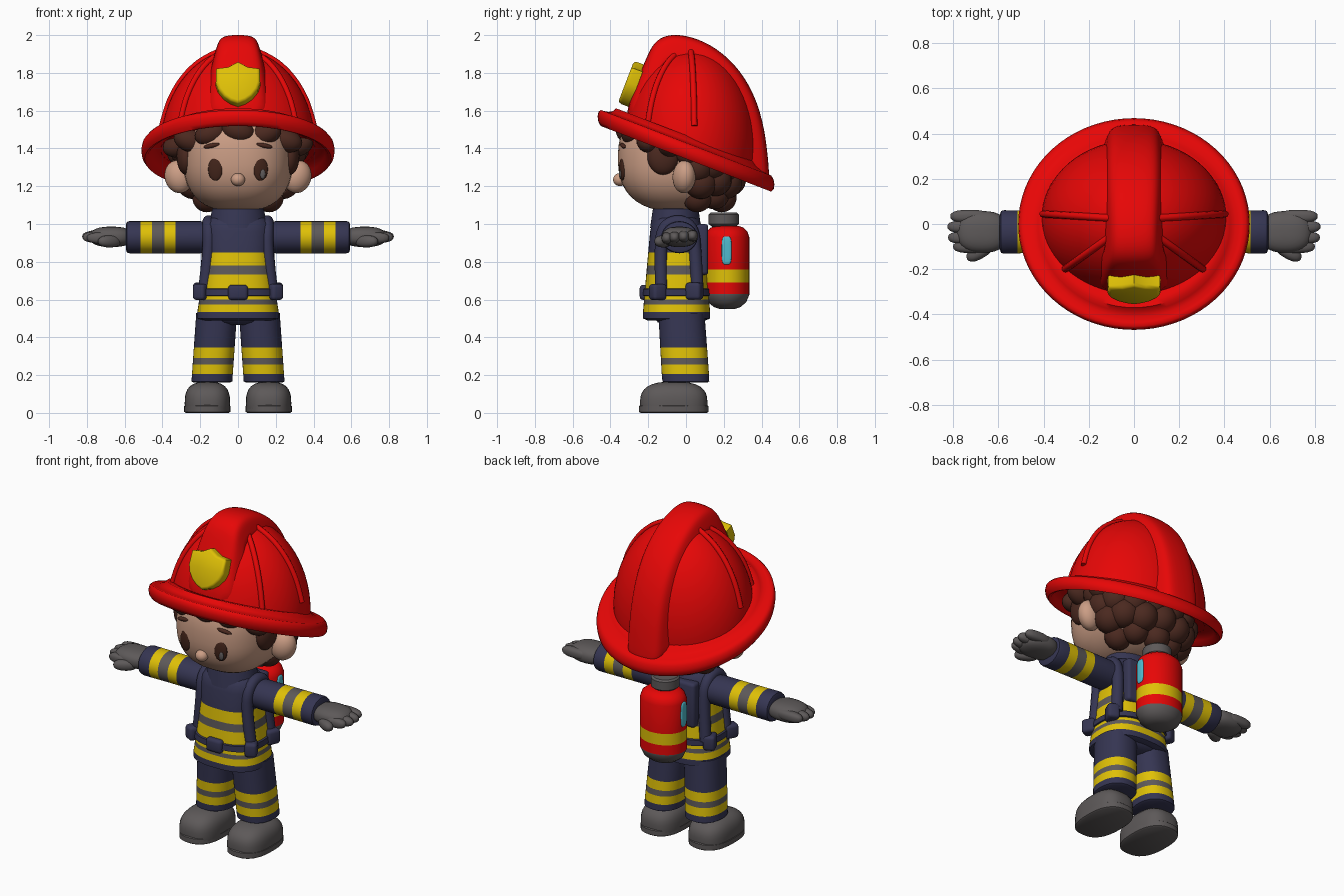
import bpy, bmesh, math
from math import sin, cos, pi, radians
from mathutils import Vector, Matrix, Euler

if "Cube" in bpy.data.objects:
    bpy.data.objects.remove(bpy.data.objects["Cube"])


def material(name, *rgb):
    m = bpy.data.materials.new(name)
    m.use_nodes = True
    m.diffuse_color = (*rgb, 1)
    m.node_tree.nodes["Principled BSDF"].inputs["Base Color"].default_value = (*rgb, 1)
    return m


RED = material("helmet red", .8, .002, .002)
YELLOW = material("reflective yellow", .74, .53, .002)
NAVY = material("uniform navy", .036, .036, .085)
GREY = material("rubber grey", .11, .1, .1)
SKIN = material("skin", .6, .34, .235)
HAIR = material("hair brown", .07, .022, .014)
EYE = material("eye brown", .052, .017, .01)
CYAN = material("gauge cyan", .08, .5, .62)


def finish(name, bm, mats, angle=40):
    """Turn a bmesh into a shaded object."""
    bmesh.ops.recalc_face_normals(bm, faces=bm.faces)
    me = bpy.data.meshes.new(name)
    bm.to_mesh(me)
    bm.free()
    ob = bpy.data.objects.new(name, me)
    bpy.context.collection.objects.link(ob)
    for m in (mats if isinstance(mats, list) else [mats]):
        me.materials.append(m)
    bpy.ops.object.select_all(action='DESELECT')
    ob.select_set(True)
    bpy.context.view_layer.objects.active = ob
    bpy.ops.object.shade_smooth_by_angle(angle=radians(angle))
    return ob


def skin_rings(bm, rings, cap=True, wrap=False):
    """Join point rings with quads."""
    vs = [[bm.verts.new(p) for p in r] for r in rings]
    n = len(vs[0])
    for a, b in zip(vs, vs[1:] + (vs[:1] if wrap else [])):
        for i in range(n):
            j = (i + 1) % n
            bm.faces.new((a[i], a[j], b[j], b[i]))
    if cap:
        bm.faces.new(vs[0])
        bm.faces.new(vs[-1])


def stripe(bm, axis, bounds, order):
    """Cut along an axis and give each band a material number."""
    side = 1 if sum(v.co[axis] for v in bm.verts) > 0 else -1
    no = Vector((0, 0, 0))
    no[axis] = 1
    for b in bounds:
        bmesh.ops.bisect_plane(bm, geom=bm.verts[:] + bm.edges[:] + bm.faces[:],
                               plane_co=no * b * side, plane_no=no)
    for f in bm.faces:
        t = f.calc_center_median()[axis] * side
        f.material_index = order[sum(t > b for b in bounds)]


def stack(name, rows, centre, mats, axis=2, side=1, power=2, bounds=(), order=(), lean=(0, 0)):
    """Stacked super-ellipse sections (position, radius, radius) on x or z."""
    bm, rings, seg = bmesh.new(), [], 48
    for t, ru, rv in rows:
        ring = []
        for i in range(seg):
            c, s = cos(2 * pi * i / seg), sin(2 * pi * i / seg)
            k = (abs(c) ** power + abs(s) ** power) ** (-1 / power)
            u, v = centre[0] + lean[0] * t + ru * c * k, centre[1] + lean[1] * t + rv * s * k
            ring.append((u, v, t) if axis == 2 else (t * side, u, v))
        rings.append(ring)
    skin_rings(bm, rings)
    if bounds:
        stripe(bm, axis, bounds, order)
    return finish(name, bm, mats)


def blob(name, loc, radii, mat, power=2, rot=(0, 0, 0), floor=None, seg=28):
    """Super-ellipsoid, optionally cut off below a plane."""
    bm = bmesh.new()
    bmesh.ops.create_uvsphere(bm, u_segments=seg, v_segments=seg // 2 + 2, radius=1)
    for v in bm.verts:
        v.co *= sum(abs(c) ** power for c in v.co) ** (-1 / power)
    bm.transform(Matrix.LocRotScale(Vector(loc), Euler(rot), Vector(radii)))
    if floor:
        bmesh.ops.bisect_plane(bm, geom=bm.verts[:] + bm.edges[:] + bm.faces[:],
                               plane_co=floor[0], plane_no=floor[1], clear_inner=True)
    return finish(name, bm, mat, 60)


def box(name, loc, size, mat, rot=0, bevel=.018):
    bm = bmesh.new()
    bmesh.ops.create_cube(bm, size=1)
    bm.transform(Matrix.Diagonal((*size, 1)))
    bmesh.ops.bevel(bm, geom=bm.edges[:], offset=bevel, segments=3, profile=.5, affect='EDGES')
    bm.transform(Matrix.Translation(loc) @ Matrix.Rotation(rot, 4, 'Z'))
    return finish(name, bm, mat)


def tube(name, points, radius, mat):
    """Smooth round cord through points, stored as a mesh."""
    cu = bpy.data.curves.new(name, 'CURVE')
    cu.dimensions, cu.bevel_depth, cu.bevel_resolution, cu.use_fill_caps = '3D', radius, 3, True
    sp = cu.splines.new('NURBS')
    sp.points.add(len(points) - 1)
    for p, q in zip(sp.points, points):
        p.co = (*q, 1)
    sp.use_endpoint_u, sp.order_u, sp.resolution_u = True, 3, 6
    ob = bpy.data.objects.new(name + "_path", cu)
    bpy.context.collection.objects.link(ob)
    me = bpy.data.meshes.new_from_object(ob.evaluated_get(bpy.context.evaluated_depsgraph_get()))
    bpy.data.objects.remove(ob)
    bm = bmesh.new()
    bm.from_mesh(me)
    return finish(name, bm, mat)


# Head and face
HC, HR, HP = (0, -.035, 1.35), (.29, .325, .285), 2.5
blob("head", HC, HR, SKIN, HP, seg=48)
blob("nose", (0, -.35, 1.235), (.037, .036, .034), SKIN)


def face_y(x, z):
    k = 1 - abs(x / HR[0]) ** HP - abs((z - HC[2]) / HR[2]) ** HP
    return HC[1] - HR[1] * k ** (1 / HP)


blob("left_eye_glint", (.13, face_y(.12, 1.29) - .005, 1.265), (.015, .008, .026), GREY)
for s, side in ((1, "left"), (-1, "right")):
    turn = .22 * s
    blob(side + "_eye", (.12 * s, face_y(.12, 1.29) + .004, 1.29), (.039, .014, .061), EYE,
         rot=(0, 0, turn))
    blob(side + "_eyebrow", (.14 * s, face_y(.14, 1.415), 1.415), (.045, .012, .012), HAIR,
         rot=(0, .2 * s, turn))
    blob(side + "_ear", (.315 * s, -.01, 1.25), (.074, .06, .088), SKIN, rot=(0, .3 * s, .3 * s))
    blob(side + "_sideburn", (.275 * s, -.12, 1.36), (.05, .085, .1), HAIR)

# Curly hair
blob("hair_base", (0, .05, 1.3), (.31, .24, .22), HAIR)
for row, (z, rx, ry, r, count, a0) in enumerate((
        (1.14, .165, .13, .078, 5, 0), (1.22, .24, .17, .088, 7, 6), (1.3, .27, .17, .085, 8, 0),
        (1.38, .305, .11, .078, 8, -20))):
    for i in range(count):
        a = radians(a0 + (180 - 2 * a0) * i / (count - 1))
        blob(f"hair_curl_{row}_{i}", (rx * cos(a), .06 + ry * sin(a), z + .015 * (i % 2)),
             (r, r, r), HAIR, seg=18)
for i in range(7):
    a = radians(190 + 160 * i / 6)
    blob(f"fringe_curl_{i}", (.315 * cos(a), -.04 + .27 * sin(a), 1.495 - .08 * cos(a) ** 2),
         (.09, .062, .062), HAIR, rot=(0, .3 if i % 2 else -.3, 0), seg=20)

# Helmet: dome, tilted brim, crest, ribs and badge
TILT = .385
DC, DR = Vector((0, .02, 1.4)), Vector((.41, .352, .525))
blob("helmet_dome", DC, DR, RED, floor=((0, 0, 1.4), (0, TILT, 1)), seg=64)
bm = bmesh.new()
rings = []
for r, dz in ((.5, .07), (.72, .085), (.79, .085), (.83, .062), (.88, .05), (.93, .046), (.965, .045),
              (.99, .03), (1, .005), (.992, -.022), (.965, -.04), (.935, -.035), (.9, -.012),
              (.82, .015), (.5, .03)):
    ring = [(.512 * r * cos(a), .468 * r * sin(a)) for a in (2 * pi * i / 72 for i in range(72))]
    rings.append([(x, y, 1.385 - TILT * y + dz) for x, y in ring])
skin_rings(bm, rings, cap=False, wrap=True)
finish("helmet_brim", bm, RED, 60)

bm = bmesh.new()
rings = []
for y, z, w in ((-.335, 1.53, .16), (-.265, 1.74, .138), (-.21, 1.87, .122), (-.17, 1.96, .105),
                (-.1, 2.0, .1), (0, 1.997, .1), (.13, 1.95, .105), (.26, 1.845, .108),
                (.36, 1.69, .108), (.415, 1.5, .108), (.435, 1.3, .108), (.44, 1.2, .108)):
    p = Vector((0, y, z))
    out = (p - Vector((0, .04, 1.45))).normalized()
    rings.append([p + out * d + Vector((w * k, 0, 0)) for k, d in
                  ((-1.45, -.16), (-1.18, -.08), (-1.02, -.025), (-.75, 0), (0, .006),
                   (.75, 0), (1.02, -.025), (1.18, -.08), (1.45, -.16))])
skin_rings(bm, rings)
crest = finish("helmet_crest", bm, RED, 70)
crest.modifiers.new("round", 'SUBSURF').levels = 2
crest.modifiers["round"].render_levels = 2

for s, side in ((1, "left"), (-1, "right")):
    for label, a in (("front", -40), ("side", 4)):
        pts = []
        for i in range(7):
            e = radians(13 + 10.5 * i)
            d = Vector((s * cos(radians(a)) * cos(e), sin(radians(a)) * cos(e), sin(e)))
            pts.append(DC + DR * d * 1.01)
        tube(f"{side}_{label}_helmet_rib", pts, .016, RED)

half = [(0, .118), (.055, .088), (.115, .08), (.118, .0), (.105, -.04), (.075, -.08), (.04, -.105)]
outline = half + [(0, -.12)] + [(-x, z) for x, z in half[:0:-1]]
bm = bmesh.new()
skin_rings(bm, [[(x * k, d, z * k) for x, z in outline]
                for k, d in ((1, .04), (1, -.006), (.96, -.018), (.86, -.024))])
bm.transform(Matrix.Translation((0, -.295, 1.745)) @ Matrix.Rotation(radians(-21), 4, 'X'))
finish("helmet_badge", bm, YELLOW, 50)

# Jacket, collar and belt
SUIT = [NAVY, YELLOW, GREY]
MID = (0, -.05)
stack("jacket", [(.49, .19, .155), (.5, .217, .178), (.53, .216, .178), (.65, .198, .168),
                 (.85, .174, .15), (.96, .178, .14), (1.0, .172, .13), (1.03, .15, .11),
                 (1.045, .12, .09)],
      MID, SUIT, power=2.6, bounds=(.535, .575, .6, .675, .733, .78, .85),
      order=(0, 1, 2, 1, 1, 2, 1, 0))
stack("collar", [(.98, .155, .135), (1.05, .143, .125), (1.08, .137, .12), (1.09, .12, .105)],
      (0, -.055), NAVY)
stack("belt", [(.618, .2, .17), (.622, .21, .18), (.656, .207, .177), (.66, .195, .165)],
      MID, NAVY, power=2.6)
box("belt_buckle", (0, -.215, .638), (.105, .06, .08), NAVY)
stack("trouser_seat", [(.465, .09, .08), (.48, .17, .12), (.5, .2, .135), (.55, .19, .14)],
      (0, -.03), NAVY)

for s, side in ((1, "left"), (-1, "right")):
    # Harness and pouches
    tube(side + "_strap", [(s * x, y, z) for x, y, z in (
        (.178, -.13, .65), (.152, -.135, .85), (.155, -.125, .98), (.155, -.05, 1.022),
        (.155, .035, .99), (.155, .05, .85), (.175, .06, .65))], .034, NAVY)
    box(side + "_front_pouch", (.195 * s, -.15, .64), (.07, .08, .085), NAVY, .5 * s)
    box(side + "_back_pouch", (.195 * s, .045, .645), (.07, .085, .09), NAVY, -.4 * s)

    # Sleeve
    stack(side + "_sleeve", [(.1, .085, .075), (.2, .092, .085), (.4, .092, .085),
                             (.575, .096, .085), (.588, .092, .081), (.594, .075, .065)],
          (-.035, .93), SUIT, axis=0, side=s, bounds=(.33, .39, .455, .515), order=(0, 1, 2, 1, 0))

    # Glove
    blob(side + "_glove_palm", (.67 * s, -.035, .932), (.115, .092, .054), GREY, 2.5)
    for i, (y, tip) in enumerate(((.034, .812), (-.012, .825), (-.06, .822), (-.1, .8))):
        blob(f"{side}_finger_{i}", ((tip - .085) * s, y, .938 - .004 * i), (.085, .029, .03),
             GREY, 2.6, seg=20)
    blob(side + "_thumb", (.68 * s, -.12, .908), (.068, .032, .032), GREY, 2.3,
         rot=(0, 0, -.55 * s), seg=20)

    # Trouser leg and boot
    stack(side + "_leg", [(.16, .095, .112), (.167, .108, .124), (.2, .108, .125),
                          (.35, .108, .124), (.53, .108, .122)], (.15 * s, .01), SUIT,
          power=2.3, bounds=(.205, .255, .29, .345), order=(0, 1, 2, 1, 0),
          lean=(-.07 * s, -.065))
    blob(side + "_boot", (.162 * s, -.065, .05), (.12, .178, .115), GREY, 2.8,
         floor=((0, 0, .02), (0, 0, 1)), seg=36)
    stack(side + "_sole", [(0, .114, .176), (.006, .122, .184), (.036, .122, .184),
                           (.042, .115, .176)], (.163 * s, -.065), GREY, power=2.5)
    # Gauge on the tank
    blob(side + "_tank_gauge", (.133 * s, .215, .86), (.01, .026, .075), CYAN, 4)

# Air tank on the back
stack("air_tank", [(.55, .05, .04), (.56, .085, .07), (.585, .118, .1), (.625, .136, .117),
                   (.93, .136, .117), (.96, .125, .107), (.98, .1, .088), (.99, .07, .06)],
      (0, .218), [GREY, RED, YELLOW], bounds=(.63, .69, .76), order=(0, 1, 2, 1))
stack("tank_cap", [(.975, .05, .05), (.99, .068, .068), (1.0, .08, .08), (1.05, .08, .08),
                   (1.06, .07, .07)], (0, .2), GREY)
box("tank_mount", (0, .085, .865), (.27, .065, .27), NAVY)
